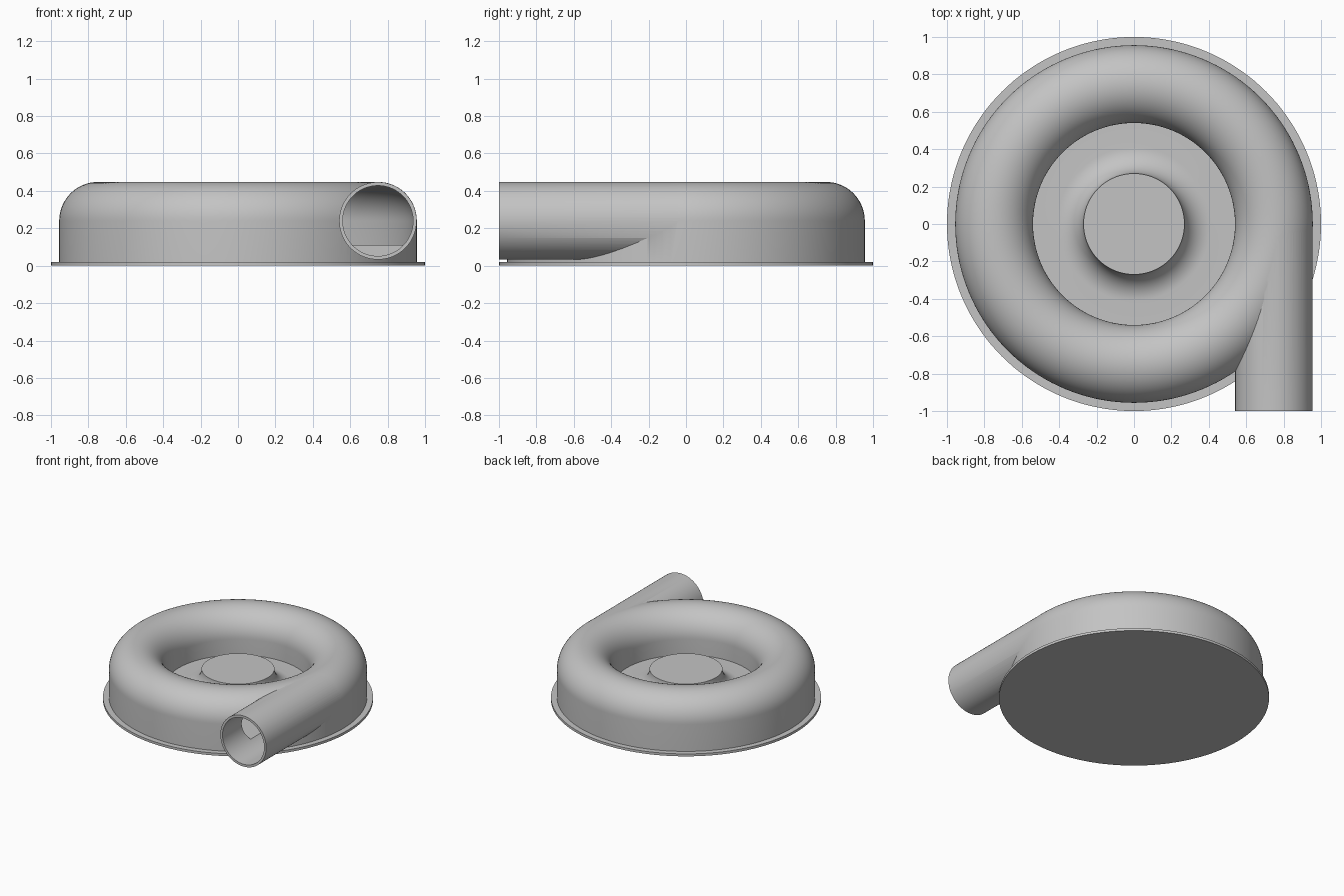
import bpy, bmesh, math
from mathutils import Matrix, Vector

cube = bpy.data.objects.get("Cube")
if cube:
    bpy.data.objects.remove(cube, do_unlink=True)

RING, TUBE, MID = 0.748, 0.208, 0.24   # volute ring radius, tube radius, tube centre height
BORE, FLOOR = 0.19, 0.11
HUB, HUB_TOP = 0.27, 0.25

grey = bpy.data.materials.new("plain grey")
grey.use_nodes = True
colour = (0.55, 0.55, 0.55, 1)
grey.diffuse_color = colour
grey.node_tree.nodes["Principled BSDF"].inputs["Base Color"].default_value = colour


def finish(bm, name):
    bmesh.ops.remove_doubles(bm, verts=bm.verts, dist=1e-5)
    bmesh.ops.recalc_face_normals(bm, faces=bm.faces)
    mesh = bpy.data.meshes.new(name)
    bm.to_mesh(mesh)
    bm.free()
    mesh.materials.append(grey)
    obj = bpy.data.objects.new(name, mesh)
    bpy.context.collection.objects.link(obj)
    return obj


def lathe(name, profile, closed=False, steps=144):
    bm = bmesh.new()
    verts = [bm.verts.new((r, 0, z)) for r, z in profile]
    edges = [bm.edges.new(pair) for pair in zip(verts, verts[1:])]
    if closed:
        edges.append(bm.edges.new((verts[-1], verts[0])))
    bmesh.ops.spin(bm, geom=verts + edges, cent=(0, 0, 0), axis=(0, 0, 1),
                   angle=math.tau, steps=steps)
    return finish(bm, name)


def pipe(name, radius, y0, y1):
    bm = bmesh.new()
    place = Matrix.Translation(Vector((RING, (y0 + y1) / 2, MID))) @ Matrix.Rotation(math.pi / 2, 4, 'X')
    bmesh.ops.create_cone(bm, cap_ends=True, segments=96, radius1=radius,
                          radius2=radius, depth=y1 - y0, matrix=place)
    return finish(bm, name)


def arc(cx, cz, radius, start, end, n):
    angles = [math.radians(start + (end - start) * i / n) for i in range(n + 1)]
    return [(cx + radius * math.cos(a), cz + radius * math.sin(a)) for a in angles]


def combine(target, tool, operation):
    mod = target.modifiers.new(operation.lower(), 'BOOLEAN')
    mod.operation, mod.solver, mod.object = operation, 'EXACT', tool
    bpy.context.view_layer.update()
    graph = bpy.context.evaluated_depsgraph_get()
    mesh = bpy.data.meshes.new_from_object(target.evaluated_get(graph))
    target.modifiers.clear()
    target.data = mesh
    bpy.data.objects.remove(tool, do_unlink=True)


# Casing: hub with a flared foot, inner floor, rounded ring and straight skirt
flare = HUB_TOP - FLOOR
profile = [(0, HUB_TOP)]
profile += arc(HUB + flare, HUB_TOP, flare, 180, 270, 14)
profile += [(RING - TUBE, FLOOR)]
profile += arc(RING, MID, TUBE, 180, 0, 36)
profile += [(RING + TUBE, 0.01), (0, 0.01)]
casing = lathe("volute_casing", profile)

# Tangential outlet, then the hollow channel inside both
combine(casing, pipe("outlet_pipe", TUBE - 0.001, -1.0, 0.03), 'UNION')
channel = arc(RING, MID, BORE, 180, 0, 30) + [(RING + BORE, FLOOR), (RING - BORE, FLOOR)]
combine(casing, lathe("channel_cutter", channel, closed=True), 'DIFFERENCE')
combine(casing, pipe("outlet_cutter", BORE - 0.002, -1.1, 0.0), 'DIFFERENCE')

# Thin round back plate
plate = lathe("back_plate", [(0, 0), (1, 0), (1, 0.02), (0, 0.02)])

for obj in (casing, plate):
    bpy.ops.object.select_all(action='DESELECT')
    obj.select_set(True)
    bpy.context.view_layer.objects.active = obj
    bpy.ops.object.shade_smooth_by_angle(angle=math.radians(30))
